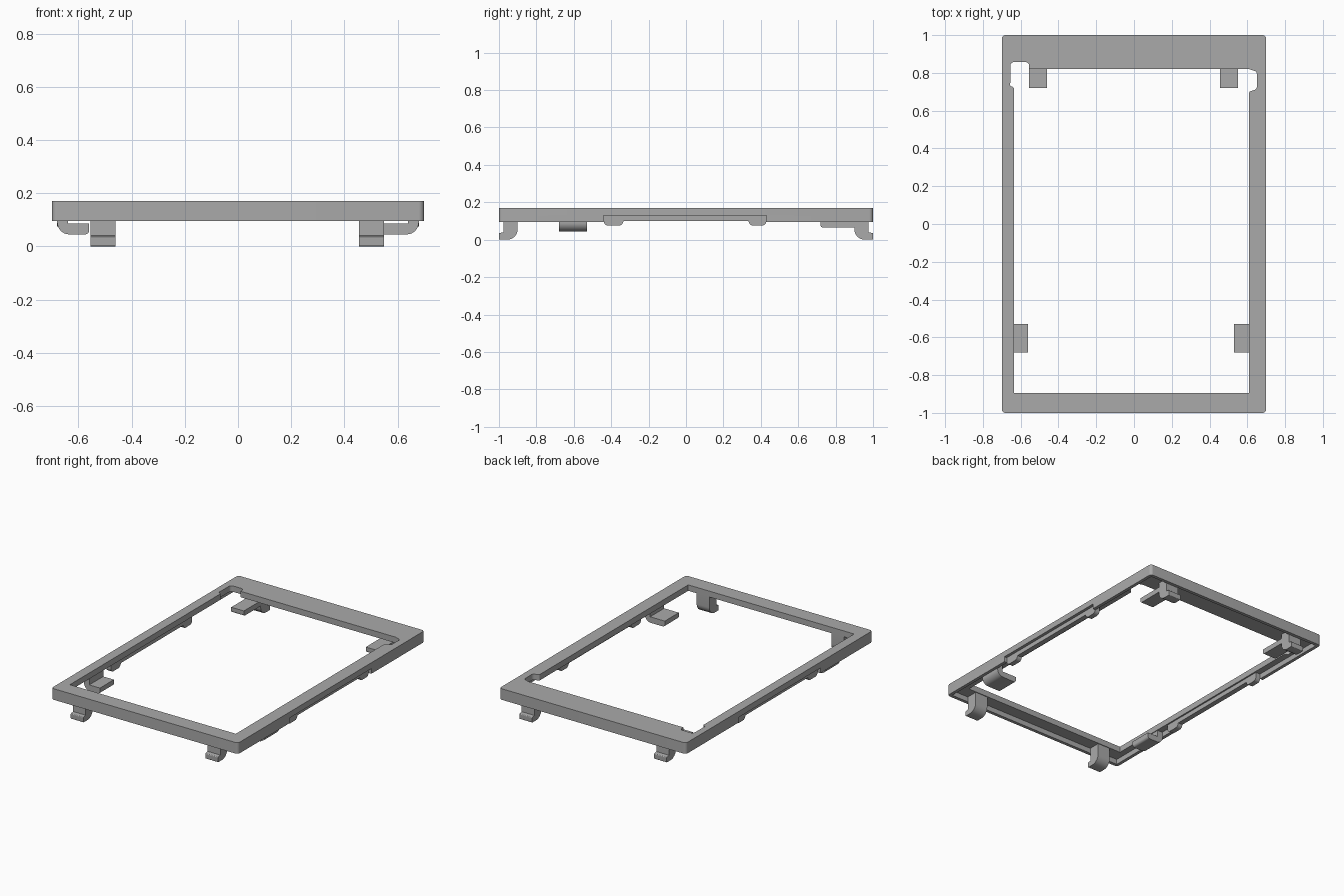
import bpy
import bmesh
from math import radians
from mathutils import Vector, Matrix

if "Cube" in bpy.data.objects:
    bpy.data.objects.remove(bpy.data.objects["Cube"])

grey = bpy.data.materials.new("matte grey")
grey.use_nodes = True
grey.diffuse_color = (0.4, 0.4, 0.4, 1)
grey.node_tree.nodes["Principled BSDF"].inputs["Base Color"].default_value = (0.4, 0.4, 0.4, 1)

# Axes that send an outline's (u, v, depth) into the world
AXES = {
    "z": Matrix.Identity(4),
    "x": Matrix(((0, 0, 1, 0), (1, 0, 0, 0), (0, 1, 0, 0), (0, 0, 0, 1))),
    "y": Matrix(((1, 0, 0, 0), (0, 0, -1, 0), (0, 1, 0, 0), (0, 0, 0, 1))),
}


def rounded(points, steps=6):
    """Outline from (u, v) or (u, v, corner radius) points."""
    out = []
    for i, p in enumerate(points):
        c = Vector(p[:2])
        if len(p) < 3:
            out.append(c)
            continue
        a = c + (Vector(points[i - 1][:2]) - c).normalized() * p[2]
        b = c + (Vector(points[(i + 1) % len(points)][:2]) - c).normalized() * p[2]
        centre = a + b - c
        for k in range(steps + 1):
            t = k / steps
            d = a.lerp(b, t) - centre
            out.append(centre + d.normalized() * p[2])
    return out


def prism(name, outlines, low, high, axis="z"):
    """Extrude outlines (the second one is a hole) from low to high on an axis."""
    curve = bpy.data.curves.new(name, "CURVE")
    curve.dimensions = "2D"
    curve.fill_mode = "BOTH"
    curve.extrude = (high - low) / 2
    for outline in outlines:
        pts = rounded(outline)
        spline = curve.splines.new("POLY")
        spline.points.add(len(pts) - 1)
        for sp, p in zip(spline.points, pts):
            sp.co = (p.x, p.y, 0, 1)
        spline.use_cyclic_u = True
    obj = bpy.data.objects.new(name, curve)
    bpy.context.collection.objects.link(obj)
    bpy.ops.object.select_all(action="DESELECT")
    obj.select_set(True)
    bpy.context.view_layer.objects.active = obj
    bpy.ops.object.convert(target="MESH")
    obj = bpy.context.view_layer.objects.active
    mid = (low + high) / 2
    if axis == "y":
        mid = -mid
    mesh = obj.data
    mesh.transform(AXES[axis] @ Matrix.Translation((0, 0, mid)))
    bm = bmesh.new()
    bm.from_mesh(mesh)
    bmesh.ops.remove_doubles(bm, verts=bm.verts, dist=0.0001)
    bmesh.ops.recalc_face_normals(bm, faces=bm.faces)
    bm.to_mesh(mesh)
    bm.free()
    mesh.materials.clear()
    mesh.materials.append(grey)
    bpy.ops.object.shade_smooth_by_angle(angle=radians(35))
    return obj


W, L, T = 0.70, 1.0, 0.022      # half width, half length, wall thickness
BOTTOM, UNDER, TOP = 0.095, 0.13, 0.17

# Flat bezel with an opening and two finger notches at its rear corners
outer = [(-W, -L, .02), (W, -L, .02), (W, L, .02), (-W, L, .02)]
opening = [
    (-.635, -.895), (.61, -.895), (.61, .70, .01), (.65, .715, .02),
    (.65, .805, .02), (.61, .82), (-.555, .82),
    (-.555, .857, .02), (-.655, .857, .02), (-.655, .735, .012), (-.635, .72),
]
prism("bezel_plate", [outer, opening], UNDER, TOP)

# Skirt walls, interrupted along both sides
for name, end, s in (("front_skirt", -.44, -1), ("rear_skirt", .43, 1)):
    prism(name, [[
        (W, end), (W, s * L, .02), (-W, s * L, .02), (-W, end),
        (-W + T, end), (-W + T, s * (L - T)), (W - T, s * (L - T)), (W - T, end),
    ]], BOTTOM, UNDER)

# Hooks at front and rear; the rear ones carry a ledge pointing inward
front_hook = [
    (-.975, UNDER), (-.975, .04), (-L, .035, .005), (-L, 0, .005),
    (-.9, 0, .055), (-.9, UNDER),
]
rear_hook = [
    (.975, UNDER), (.975, .04), (L, .035, .005), (L, 0, .005),
    (.9, 0, .055), (.9, .065), (.72, .065, .012), (.72, .1), (.9, .1), (.9, UNDER),
]
for side, x in (("right", -.555), ("left", .455)):
    prism(side + "_front_hook", [front_hook], x, x + .095, "x")
    prism(side + "_rear_hook", [rear_hook], x, x + .095, "x")

# Side clips: a rail with a bump at each end
clip = [
    (-.44, UNDER), (-.44, .075, .025), (-.335, .075, .025), (-.335, .1),
    (.335, .1), (.335, .075, .025), (.43, .075, .025), (.43, UNDER),
]
prism("left_clip_rail", [clip], .645, .68, "x")
prism("right_clip_rail", [clip], -.68, -.645, "x")

# Side ledges that curl down and inward
for side, s, tip in (("left", 1, .53), ("right", -1, .56)):
    ledge = [
        (s * .68, UNDER), (s * .68, .045, .045), (s * tip, .045, .015),
        (s * tip, .085), (s * .64, .085), (s * .64, UNDER),
    ]
    prism(side + "_ledge", [ledge], -.68, -.53, "y")
